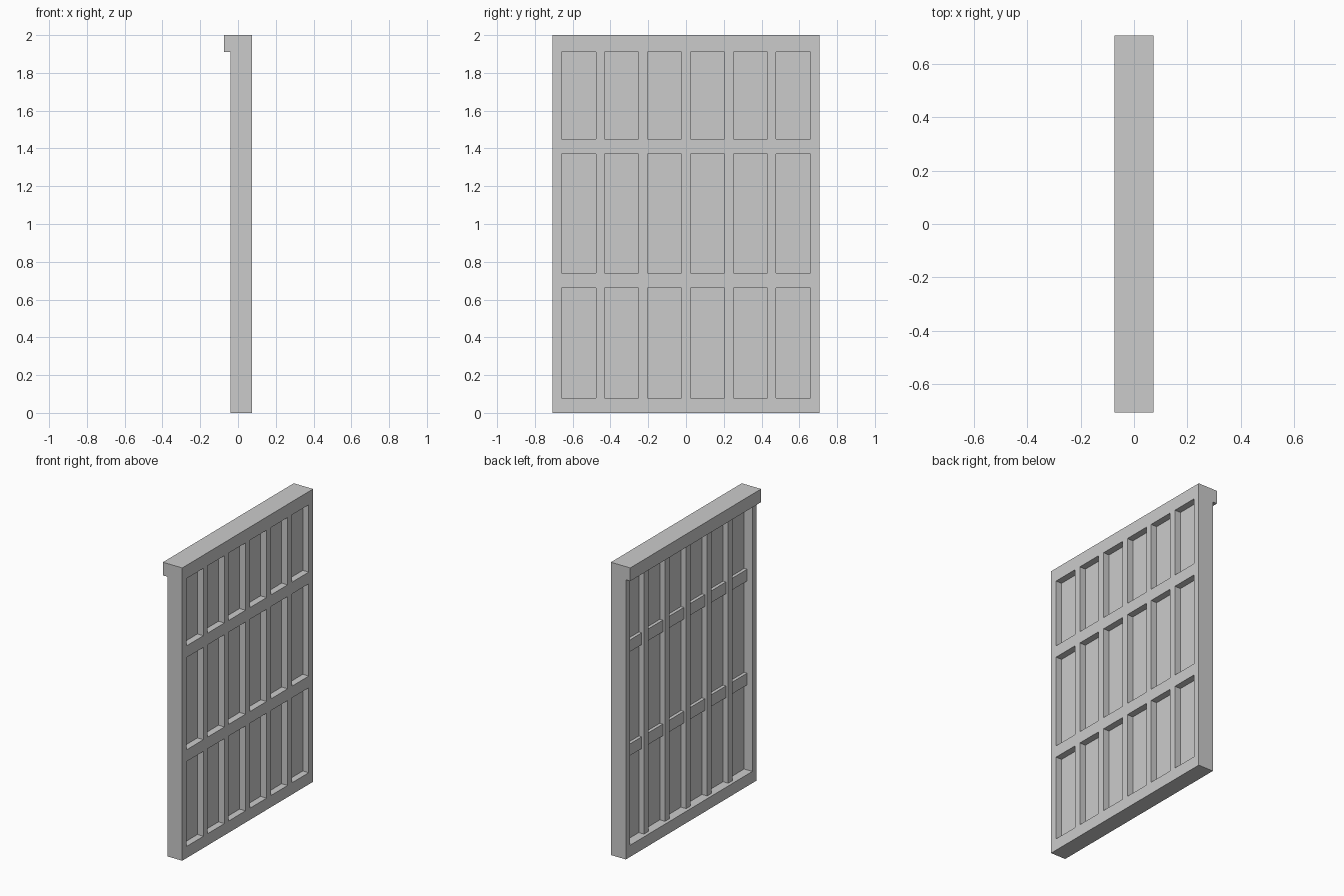
import bpy

if "Cube" in bpy.data.objects:
    bpy.data.objects.remove(bpy.data.objects["Cube"])

XF, XB, XL = 0.073, -0.04, -0.073      # front face, back face, lip back face
HALF, STILE, BAR = 0.706, 0.047, 0.046  # half width, stile width, bar width
PANE = 0.025                            # pane plane position


def box(name, x, y, z):
    """Box from (min, max) ranges."""
    bpy.ops.mesh.primitive_cube_add(size=1, location=[(a + b) / 2 for a, b in (x, y, z)])
    o = bpy.context.object
    o.name = name
    o.scale = [b - a for a, b in (x, y, z)]
    bpy.ops.object.transform_apply(location=False, rotation=False, scale=True)
    return o


inner = HALF - STILE
pitch = (2 * inner + BAR) / 6

# outer frame
for side, y in (("left", (-HALF, -inner)), ("right", (inner, HALF))):
    box(side + "_stile", (XB, XF), y, (0, 1.91))
box("bottom_rail", (XB, XF), (-inner, inner), (0, 0.08))

# header with a lip overhanging the back
box("header", (XL, XF), (-HALF, HALF), (1.91, 2.0))

# thin panel filling the frame
box("panel", (PANE - 0.003, PANE + 0.003), (-inner, inner), (0.08, 1.91))

# vertical bars, flush with the front
bars = [-inner + i * pitch - BAR / 2 for i in range(1, 6)]
for c in bars:
    box("vertical_bar", (-0.017, XF), (c - BAR / 2, c + BAR / 2), (0.08, 1.91))

# cross rails, split between the bars and shallower at the back
for z in ((0.66, 0.74), (1.37, 1.45)):
    for i in range(6):
        y0 = -inner + i * pitch
        box("cross_rail", (0.0, XF), (y0, y0 + pitch - BAR), z)
